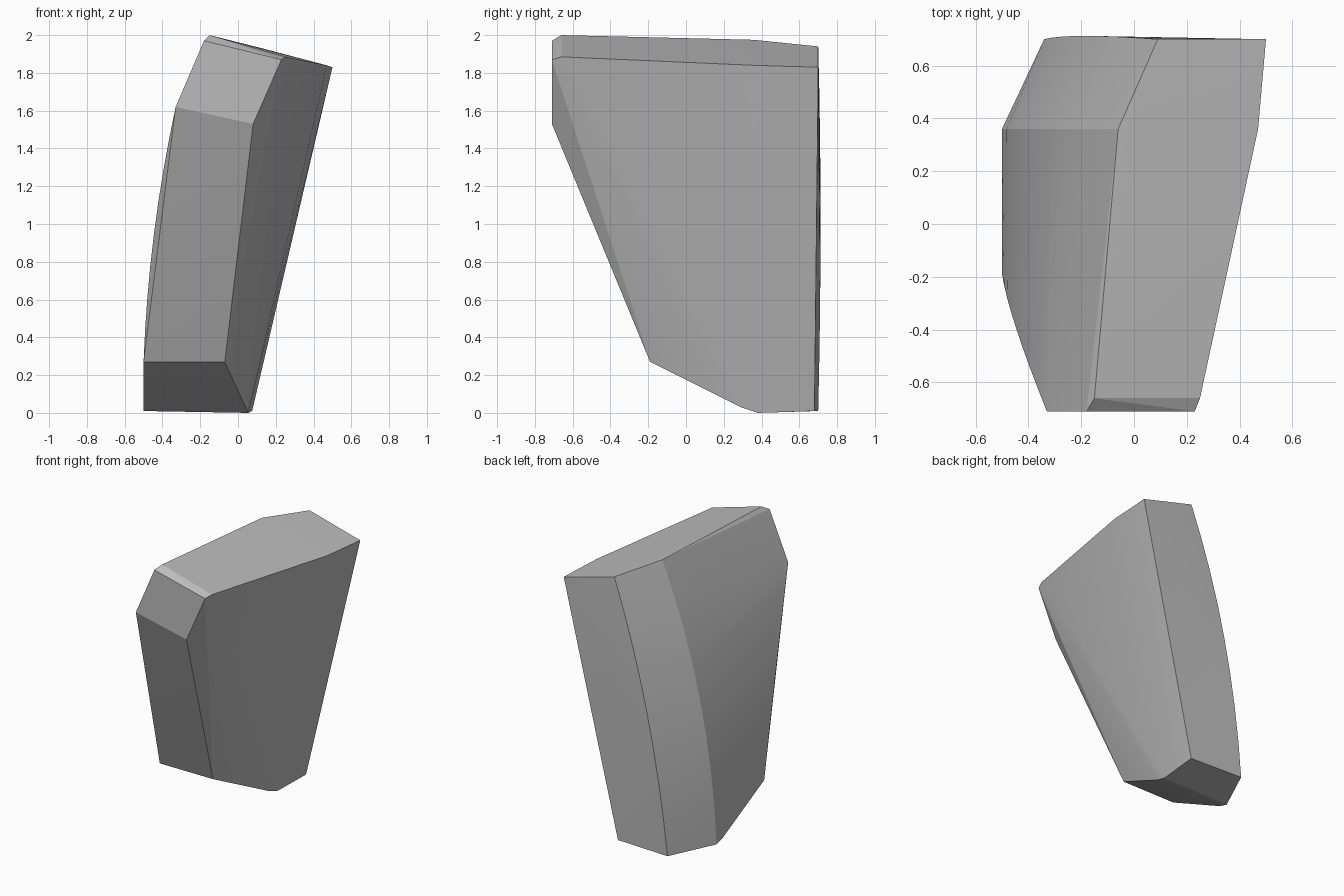
import bpy
import bmesh
import math
from mathutils import Vector

old = bpy.data.objects.get("Cube")
if old:
    bpy.data.objects.remove(old, do_unlink=True)


def arc(start, pull, end, steps=8):
    """Points along a quadratic curve."""
    a, b, c = Vector(start), Vector(pull), Vector(end)
    ts = [i / steps for i in range(steps + 1)]
    return [a * (1 - t) ** 2 + b * 2 * t * (1 - t) + c * t * t for t in ts]


# Curved outer side: its rear bevel, back edge and front edge
bevel_edge = arc((-0.5, 0.36, 0.01), (-0.45, 0.36, 1.08), (-0.06, 0.36, 1.975))
back_edge = arc((-0.34, 0.7, 0.01), (-0.245, 0.725, 1.05), (0.09, 0.7, 1.94))
front_edge = arc((-0.5, -0.19, 0.27), (-0.475, -0.35, 0.95), (-0.33, -0.71, 1.62))

# Flat inner side, from the front nose round to the back
inner_side = [
    (0.08, -0.71, 1.53), (0.23, -0.71, 1.87), (0.25, -0.66, 1.885),
    (0.47, 0.36, 1.84), (0.5, 0.7, 1.83), (0.075, 0.68, 0.01),
    (0.055, 0.38, 0), (0.04, 0.29, 0.03), (-0.07, -0.19, 0.27),
]

# Top lip and underside corners
top_lip = [(-0.18, -0.71, 1.97), (-0.15, -0.66, 2)]
underside = [(-0.5, 0.29, 0.03)]

# Wrap all the edges in one convex solid
bm = bmesh.new()
for p in bevel_edge + back_edge + front_edge + inner_side + top_lip + underside:
    bm.verts.new(p)
hull = bmesh.ops.convex_hull(bm, input=bm.verts)
loose = {v for v in hull["geom_interior"] + hull["geom_unused"]
         if isinstance(v, bmesh.types.BMVert) and not v.link_faces}
bmesh.ops.delete(bm, geom=list(loose), context="VERTS")
bmesh.ops.dissolve_limit(bm, angle_limit=math.radians(0.5),
                         verts=bm.verts, edges=bm.edges)
bmesh.ops.recalc_face_normals(bm, faces=bm.faces)
mesh = bpy.data.meshes.new("wedge_block")
bm.to_mesh(mesh)
bm.free()
block = bpy.data.objects.new("wedge_block", mesh)
bpy.context.collection.objects.link(block)

# Plain grey
grey = bpy.data.materials.new("plain_grey")
grey.use_nodes = True
color = (0.5, 0.5, 0.5, 1)
grey.diffuse_color = color
grey.node_tree.nodes["Principled BSDF"].inputs["Base Color"].default_value = color
mesh.materials.append(grey)

# Soft curve, crisp corners
bpy.ops.object.select_all(action="DESELECT")
block.select_set(True)
bpy.context.view_layer.objects.active = block
bpy.ops.object.shade_smooth_by_angle(angle=math.radians(10))
